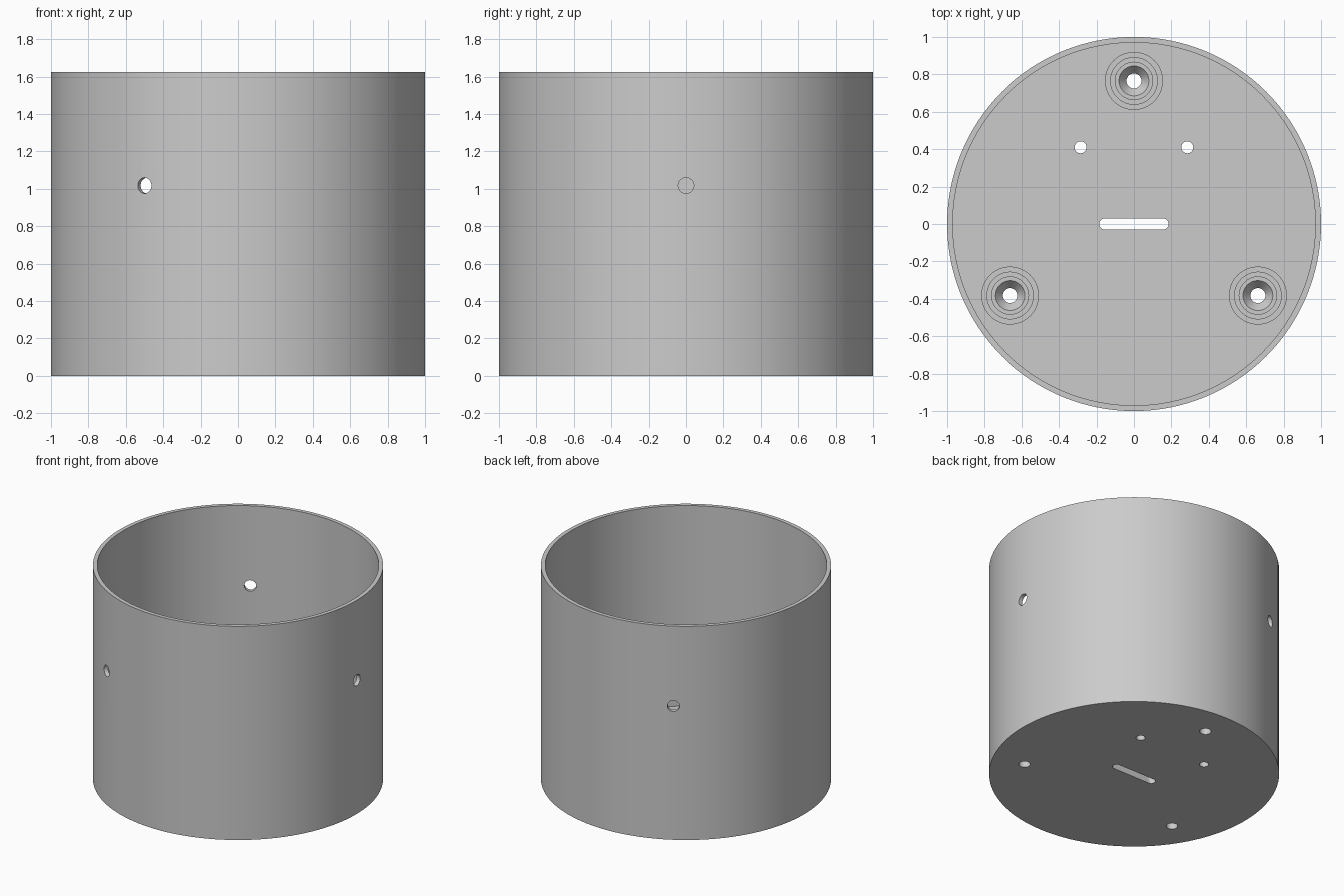
import bpy, bmesh, math
from mathutils import Matrix

if "Cube" in bpy.data.objects:
    bpy.data.objects.remove(bpy.data.objects["Cube"])

HEIGHT, FLOOR, INNER = 1.625, 0.10, 0.97

grey = bpy.data.materials.new("plain grey")
grey.diffuse_color = (0.6, 0.6, 0.6, 1)
grey.use_nodes = True
grey.node_tree.nodes["Principled BSDF"].inputs["Base Color"].default_value = grey.diffuse_color


def make_object(name, bm, matrix=Matrix()):
    bmesh.ops.remove_doubles(bm, verts=bm.verts, dist=1e-5)
    bmesh.ops.recalc_face_normals(bm, faces=bm.faces)
    mesh = bpy.data.meshes.new(name)
    bm.to_mesh(mesh)
    bm.free()
    mesh.transform(matrix)
    mesh.materials.append(grey)
    ob = bpy.data.objects.new(name, mesh)
    bpy.context.collection.objects.link(ob)
    return ob


def lathe(name, profile, segments, matrix=Matrix(), closed=False):
    """Revolve (radius, z) points about z; open profiles begin and end on the axis."""
    bm = bmesh.new()
    verts = [bm.verts.new((r, 0, z)) for r, z in profile]
    pairs = list(zip(verts, verts[1:]))
    if closed:
        pairs.append((verts[-1], verts[0]))
    edges = [bm.edges.new(p) for p in pairs]
    bmesh.ops.spin(bm, geom=verts + edges, cent=(0, 0, 0), axis=(0, 0, 1),
                   angle=2 * math.pi, steps=segments, use_merge=True)
    return make_object(name, bm, matrix)


def rod(name, radius, z0, z1, matrix=Matrix()):
    return lathe(name, [(0, z0), (radius, z0), (radius, z1), (0, z1)], 32, matrix)


def smooth(ob):
    bpy.ops.object.select_all(action='DESELECT')
    ob.select_set(True)
    bpy.context.view_layer.objects.active = ob
    bpy.ops.object.shade_smooth_by_angle(angle=math.radians(30))


# Open cup: thin wall and thick floor
cup = lathe("cup", [(0, 0), (1, 0), (1, HEIGHT), (INNER, HEIGHT), (INNER, FLOOR), (0, FLOOR)], 128)
cutters = []

# Three countersunk screw holes, each with a stepped collar on the floor
for i, deg in enumerate((90, 210, 330)):
    a = math.radians(deg)
    place = Matrix.Translation((0.765 * math.cos(a), 0.765 * math.sin(a), 0))
    cutters.append(lathe("screw_cutter", [(0, -0.05), (0.04, -0.05), (0.04, 0.05),
                                          (0.096, 0.12), (0, 0.12)], 32, place))
    smooth(lathe(f"screw_collar_{i + 1}", [(0.155, 0.09), (0.155, 0.13), (0.125, 0.13),
                                           (0.125, 0.115), (0.10, 0.115), (0.10, 0.09)],
                 48, place, closed=True))

# Three radial holes through the wall
for deg in (0, 120, 240):
    turn = Matrix.Rotation(math.radians(deg), 4, 'Z') @ Matrix.Rotation(math.pi / 2, 4, 'Y')
    cutters.append(rod("wall_cutter", 0.042, 0.85, 1.15, Matrix.Translation((0, 0, 1.017)) @ turn))

# Two small floor holes
for x in (-0.285, 0.285):
    cutters.append(rod("floor_cutter", 0.032, -0.05, 0.2, Matrix.Translation((x, 0.41, 0))))

# Rounded slot in the middle of the floor
bm = bmesh.new()
outline = []
for side in (1, -1):
    for k in range(13):
        a = math.pi * (k / 12 - 0.5)
        outline.append(bm.verts.new((side * (0.155 + 0.03 * math.cos(a)), side * 0.03 * math.sin(a), -0.05)))
face = bm.faces.new(outline)
top = bmesh.ops.extrude_face_region(bm, geom=[face], use_keep_orig=True)["geom"]
bmesh.ops.translate(bm, vec=(0, 0, 0.25), verts=[v for v in top if isinstance(v, bmesh.types.BMVert)])
cutters.append(make_object("slot_cutter", bm))

# Cut all holes, then discard the cutters
bpy.context.view_layer.objects.active = cup
for cutter in cutters:
    mod = cup.modifiers.new("hole", 'BOOLEAN')
    mod.operation, mod.solver, mod.object = 'DIFFERENCE', 'EXACT', cutter
    bpy.ops.object.modifier_apply(modifier=mod.name)
    bpy.data.objects.remove(cutter)
smooth(cup)
